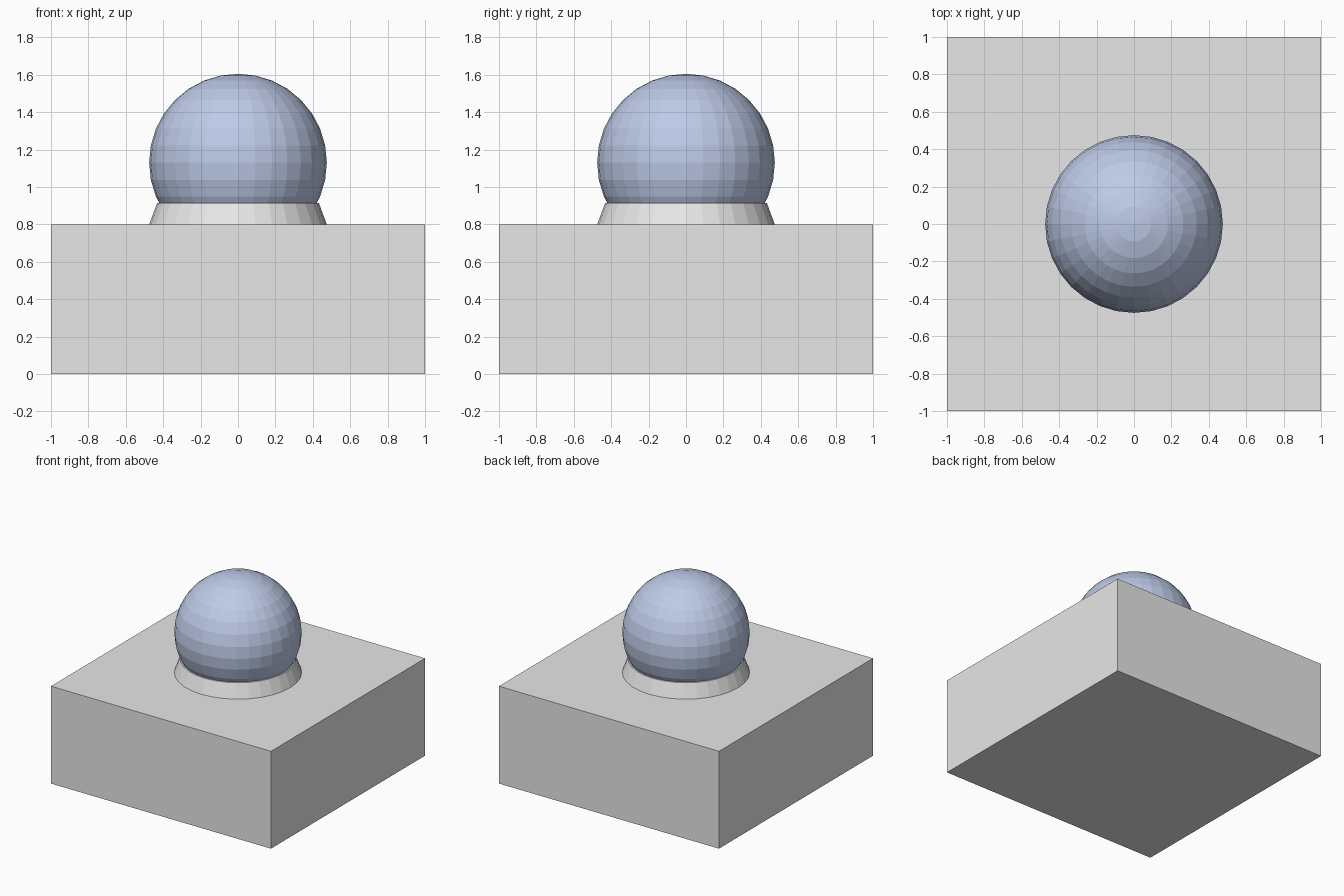
import bpy

if "Cube" in bpy.data.objects:
    bpy.data.objects.remove(bpy.data.objects["Cube"])


def material(name, rgb):
    mat = bpy.data.materials.new(name)
    mat.diffuse_color = (*rgb, 1.0)
    mat.use_nodes = True
    mat.node_tree.nodes["Principled BSDF"].inputs["Base Color"].default_value = mat.diffuse_color
    return mat


def finish(name, mat):
    obj = bpy.context.object
    obj.name = name
    obj.data.materials.append(mat)
    return obj


grey = material("light grey", (0.8, 0.8, 0.8))
blue = material("pale blue", (0.64, 0.74, 1.0))

BASE_TOP = 0.80
COLLAR_TOP = 0.915
RADIUS = 0.475

# Square base block
bpy.ops.mesh.primitive_cube_add(size=1, location=(0, 0, BASE_TOP / 2))
base = finish("base_block", grey)
base.scale = (2, 2, BASE_TOP)

# Tapered collar holding the ball
bpy.ops.mesh.primitive_cone_add(
    vertices=32, radius1=RADIUS, radius2=0.432, depth=COLLAR_TOP - BASE_TOP,
    location=(0, 0, (BASE_TOP + COLLAR_TOP) / 2))
finish("collar", grey)

# Faceted ball, partly sunk into the collar and base
bpy.ops.mesh.primitive_uv_sphere_add(
    segments=32, ring_count=16, radius=RADIUS, location=(0, 0, 1.13))
finish("ball", blue)
